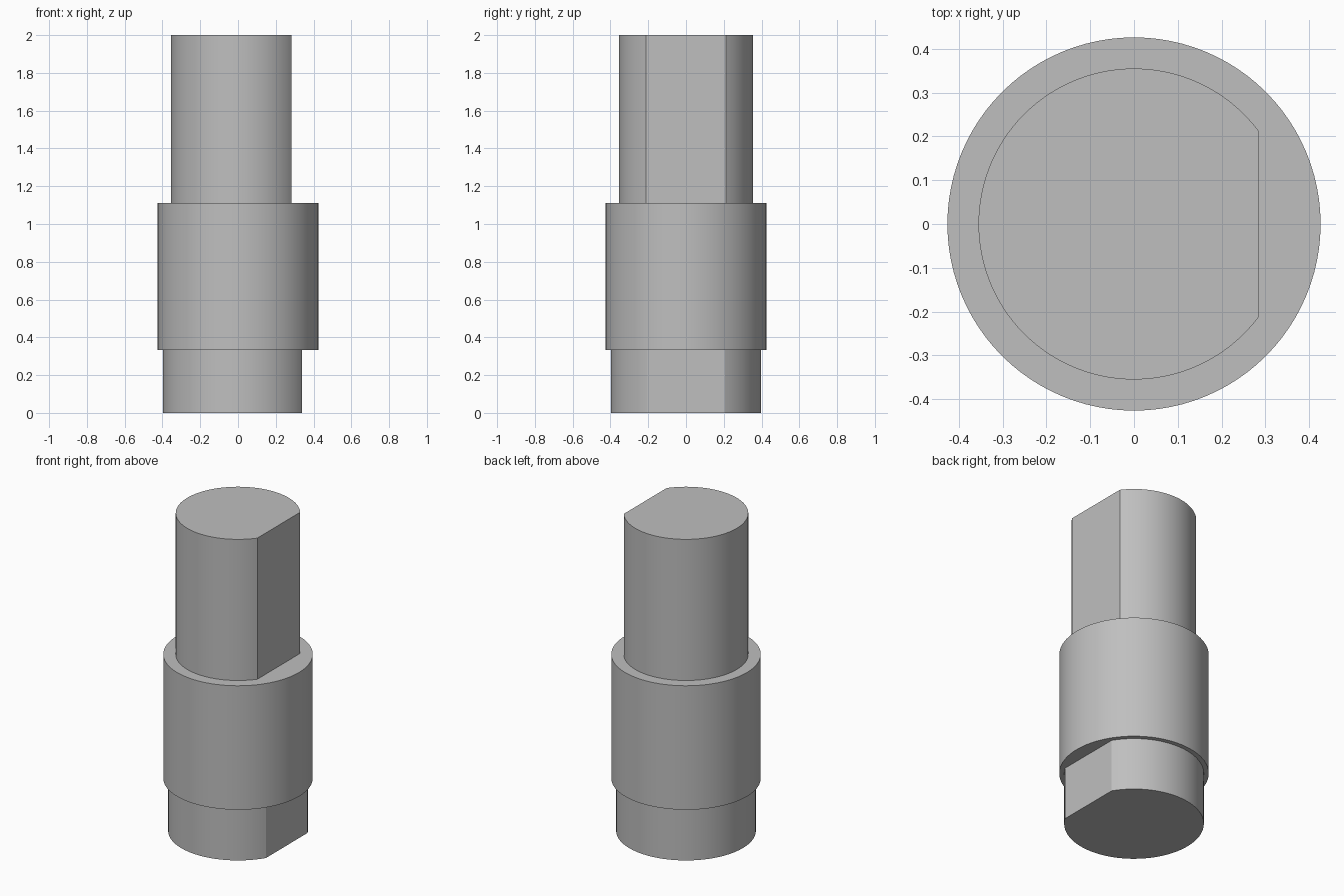
import bpy
import bmesh
import math

cube = bpy.data.objects.get("Cube")
if cube:
    bpy.data.objects.remove(cube, do_unlink=True)

# One plain grey for the whole pin
grey = bpy.data.materials.new("plain_grey")
grey.use_nodes = True
COLOUR = (0.52, 0.52, 0.52, 1.0)
grey.diffuse_color = COLOUR
grey.node_tree.nodes["Principled BSDF"].inputs["Base Color"].default_value = COLOUR


def d_prism(name, radius, z0, z1, flat_x=None, segments=96):
    """Upright cylinder, optionally cut by a flat facing +x."""
    if flat_x is None:
        angles = [2 * math.pi * i / segments for i in range(segments)]
    else:
        start = math.acos(flat_x / radius)
        sweep = 2 * (math.pi - start)
        angles = [start + sweep * i / segments for i in range(segments + 1)]
    bm = bmesh.new()
    base = bm.faces.new([bm.verts.new((radius * math.cos(a), radius * math.sin(a), z0))
                         for a in angles])
    top = bmesh.ops.extrude_face_region(bm, geom=[base], use_keep_orig=True)
    moved = [g for g in top["geom"] if isinstance(g, bmesh.types.BMVert)]
    bmesh.ops.translate(bm, verts=moved, vec=(0, 0, z1 - z0))
    bmesh.ops.recalc_face_normals(bm, faces=bm.faces)
    mesh = bpy.data.meshes.new(name)
    bm.to_mesh(mesh)
    bm.free()
    mesh.materials.append(grey)
    obj = bpy.data.objects.new(name, mesh)
    bpy.context.collection.objects.link(obj)
    # Smooth walls, crisp rims and flats
    bpy.ops.object.select_all(action="DESELECT")
    obj.select_set(True)
    bpy.context.view_layer.objects.active = obj
    bpy.ops.object.shade_smooth_by_angle(angle=math.radians(20))
    return obj


# Lower plug, wide collar and upper shaft
d_prism("lower_plug", 0.398, 0.0, 0.332, flat_x=0.34)
d_prism("collar", 0.426, 0.332, 1.112)
d_prism("upper_shaft", 0.355, 1.112, 2.0, flat_x=0.284)
